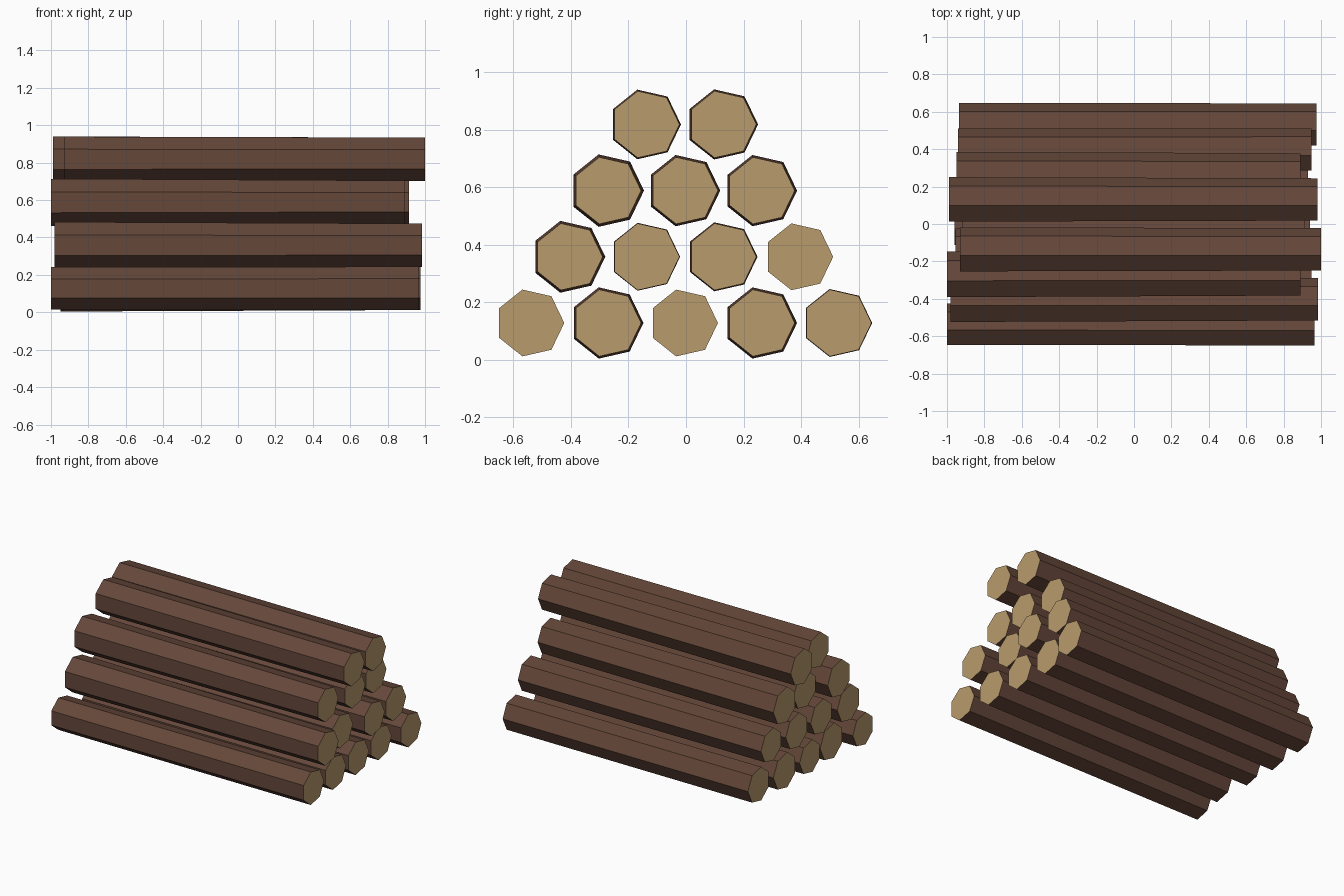
import bpy, bmesh
from math import sin, cos, tau

cube = bpy.data.objects.get("Cube")
if cube:
    bpy.data.objects.remove(cube, do_unlink=True)


def make_material(name, rgb):
    mat = bpy.data.materials.new(name)
    mat.use_nodes = True
    color = (*rgb, 1)
    mat.diffuse_color = color
    mat.node_tree.nodes["Principled BSDF"].inputs["Base Color"].default_value = color
    return mat


bark = make_material("bark brown", (0.13, 0.063, 0.042))
cut_wood = make_material("cut wood tan", (0.479, 0.328, 0.15))

SIDES = 7
SPACING = 0.267
ROW_HEIGHT = 0.23
RIGHT_RADIUS = 0.119


def make_log(name, x0, x1, r0, y, z):
    """Tapered seven-sided log along x with sawn ends."""
    bm = bmesh.new()
    rings = []
    for x, r in ((x0, r0), (x1, RIGHT_RADIUS)):
        angles = [tau * k / SIDES for k in range(SIDES)]
        rings.append([bm.verts.new((x, r * cos(a), r * sin(a))) for a in angles])
    a, b = rings
    for k in range(SIDES):
        n = (k + 1) % SIDES
        bm.faces.new((a[k], a[n], b[n], b[k]))
    for ring in rings:
        bm.faces.new(ring).material_index = 1
    bmesh.ops.recalc_face_normals(bm, faces=bm.faces)
    mesh = bpy.data.meshes.new(name)
    bm.to_mesh(mesh)
    bm.free()
    mesh.materials.append(bark)
    mesh.materials.append(cut_wood)
    obj = bpy.data.objects.new(name, mesh)
    obj.location = (0, y, z)
    bpy.context.collection.objects.link(obj)


# Rows from the ground up, front to back: low x end, high x end, low x radius
rows = [
    [(-1.0, 0.965, 0.116), (-0.94, 0.95, 0.127), (-0.96, 0.94, 0.117),
     (-0.95, 0.93, 0.127), (-0.935, 0.975, 0.121)],
    [(-0.98, 0.985, 0.128), (-0.955, 0.91, 0.121), (-0.95, 0.97, 0.123),
     (-0.94, 0.95, 0.117)],
    [(-1.0, 0.89, 0.129), (-0.92, 0.913, 0.127), (-0.95, 0.89, 0.127)],
    [(-0.93, 1.0, 0.124), (-0.99, 0.98, 0.125)],
]

# Stacked pile
for level, row in enumerate(rows):
    for i, (x0, x1, r0) in enumerate(row):
        y = SPACING * (i - (len(row) - 1) / 2) - 0.008
        make_log(f"log_row{level + 1}_{i + 1}", x0, x1, r0, y, 0.128 + ROW_HEIGHT * level)
